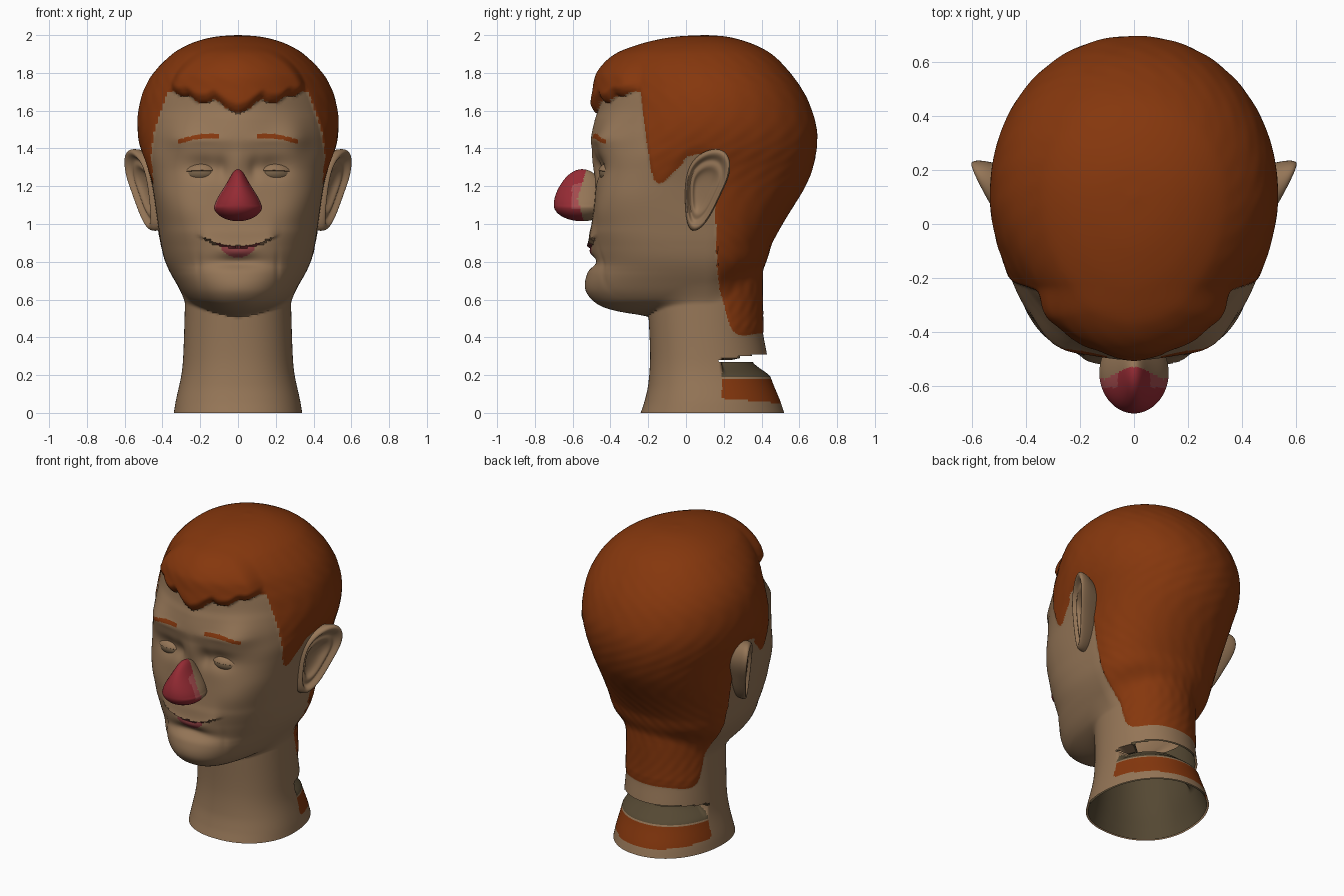
import bpy, bmesh, math
from math import sin, cos, pi, exp

cube = bpy.data.objects.get("Cube")
if cube:
    bpy.data.objects.remove(cube)


def material(name, rgb):
    m = bpy.data.materials.new(name)
    m.use_nodes = True
    m.diffuse_color = (*rgb, 1)
    m.node_tree.nodes["Principled BSDF"].inputs["Base Color"].default_value = (*rgb, 1)
    return m


skin = material("skin", (.3, .18, .095))
ginger = material("ginger_hair", (.235, .038, .004))
red = material("nose_red", (.3, .024, .034))
faded = material("faded_red", (.37, .07, .075))
lip = material("lip_red", (.25, .045, .05))
eye_tan = material("eye_tan", (.2, .13, .07))
lining = material("dark_olive_lining", (.09, .065, .033))
SKIN, HAIR, LIP, LINING = 0, 1, 2, 3


def make(name, mesh, mats, rule=None, angle=40):
    for m in mats:
        mesh.materials.append(m)
    if rule:
        for p in mesh.polygons:
            p.material_index = rule(p.center)
    obj = bpy.data.objects.new(name, mesh)
    bpy.context.collection.objects.link(obj)
    bpy.ops.object.select_all(action="DESELECT")
    obj.select_set(True)
    bpy.context.view_layer.objects.active = obj
    bpy.ops.object.shade_smooth_by_angle(angle=math.radians(angle))
    return obj


def mesh_of(name, verts, faces):
    mesh = bpy.data.meshes.new(name)
    mesh.from_pydata(verts, [], faces)
    return mesh


def curve(pts, t):
    """Smooth interpolation through (t, value) points."""
    if t <= pts[0][0]:
        return pts[0][1]
    if t >= pts[-1][0]:
        return pts[-1][1]
    i = max(k for k in range(len(pts) - 1) if pts[k][0] <= t)

    def slope(k):
        a, b = pts[max(k - 1, 0)], pts[min(k + 1, len(pts) - 1)]
        return (b[1] - a[1]) / (b[0] - a[0])
    (x0, y0), (x1, y1) = pts[i], pts[i + 1]
    h = x1 - x0
    u = (t - x0) / h
    return (y0 * (1 + 2 * u) * (1 - u) ** 2 + y1 * u * u * (3 - 2 * u)
            + h * slope(i) * u * (1 - u) ** 2 - h * slope(i + 1) * u * u * (1 - u))


def ramp(a, b, t):
    t = min(max((t - a) / (b - a), 0), 1)
    return t * t * (3 - 2 * t)


def gauss(t, s):
    return exp(-(t / s) ** 2)


# Section sizes by height, measured from a vertical axis at y = AXIS
AXIS = .1
head_w = [(.51, .05), (.53, .12), (.56, .2), (.6, .265), (.7, .335), (.8, .385), (.9, .41),
          (1, .425), (1.2, .455), (1.3, .48), (1.4, .51), (1.5, .525), (1.6, .52), (1.7, .495),
          (1.8, .44), (1.9, .345), (1.95, .262), (1.98, .175), (1.995, .09), (2, 0)]
head_f = [(.51, .28), (.53, .42), (.55, .51), (.58, .575), (.63, .62), (.68, .632), (.74, .622),
          (.79, .6), (.87, .6), (.95, .605), (1, .598), (1.2, .58), (1.38, .592),
          (1.45, .602), (1.55, .583), (1.6, .567), (1.7, .552), (1.8, .53), (1.9, .46),
          (1.95, .35), (1.98, .23), (1.995, .12), (2, 0)]
head_b = [(.51, .1), (.7, .22), (.8, .31), (.9, .35), (1, .405), (1.2, .525), (1.3, .565),
          (1.4, .585), (1.5, .585), (1.6, .56), (1.7, .515), (1.8, .445), (1.9, .35), (1.95, .26),
          (1.98, .17), (1.995, .09), (2, 0)]
front_power = [(.75, 2.4), (1, 3), (1.15, 3.4), (1.3, 2.7), (1.45, 2), (1.7, 1.78), (1.9, 1.9)]
neck_w = [(0, .34), (.06, .33), (.2, .3), (.3, .29), (.6, .28)]
neck_f = [(0, .34), (.06, .32), (.15, .3), (.3, .29), (.55, .3)]
neck_b = [(0, .42), (.06, .4), (.2, .345), (.3, .33), (.45, .305), (.7, .3)]
side_hairline = [(-.24, 1.7), (-.2, 1.38), (-.17, 1.24), (-.12, 1.22), (-.04, 1.3), (.02, 1.36),
                 (.13, 1.36), (.15, 1.3), (.165, .78), (.2, .58), (.25, .43), (.4, .42)]
fringe_line = [(0, 1.585), (.05, 1.605), (.1, 1.645), (.125, 1.66), (.16, 1.642), (.21, 1.645),
               (.25, 1.675), (.29, 1.675), (.345, 1.705)]
# Mirrored face modelling: x, z, x spread, z spread, depth
bumps = [(.18, 1.3, .09, .06, -.036), (.09, 1.29, .035, .06, -.02), (.27, 1.06, .1, .09, .008),
         (.21, .77, .012, .09, -.006), (0, .66, .08, .06, .004), (0, 1.33, .035, .08, .008),
         (.19, 1.45, .11, .025, .008), (.28, 1.45, .09, .1, .035), (0, .8, .13, .03, -.028)]


def hairline(x, y):
    if y < -.24:
        return curve(fringe_line, abs(x))
    return curve(side_hairline, y)


def smile(x):
    return .883 + 1.3 * x * x


def lip_base(x):
    return .822 + 6 * x * x


def brow(x):
    return 1.466 - (abs(x) - .14) ** 2


def oval(c, s, w, f, b, power):
    d, n = (b, 2.1) if s > 0 else (f, power)
    return (abs(c / max(w, 1e-4)) ** n + abs(s / max(d, 1e-4)) ** n) ** (-1 / n)


def radius(c, s, z):
    rn = rh = 0
    if z < 1.1:
        rn = oval(c, s, curve(neck_w, z), curve(neck_f, z), curve(neck_b, z), 2.2)
    if z > .505:
        rh = oval(c, s, curve(head_w, z), curve(head_f, z), curve(head_b, z),
                  curve(front_power, z))
    k = .05
    r = max(rn, rh) + max(k - abs(rn - rh), 0) ** 2 / (4 * k)
    x, y = r * c, AXIS + r * s
    if y < -.2 and .5 < z < 1.7:
        for bx, bz, sx, sz, depth in bumps:
            r += depth * gauss(abs(x) - bx, sx) * gauss(z - bz, sz) * ramp(-.2, -.27, y)
        # Upper lip folds over the lower one
        up = z - smile(x)
        if up > 0:
            r += .024 * exp(-up / .05) * (1 - ramp(.15, .23, abs(x)))
        else:
            r += .012 * gauss(up + .03, .025) * gauss(x, .09)
    # Hair thickness and the heavier fringe
    over = z - hairline(x, y)
    if over > 0 and z > .4:
        edge = min(over / .05, 1) ** .6 * (1 - ramp(1.78, 1.98, z))
        r += edge * (.007 + (.038 + .015 * abs(x)) * ramp(-.225, -.31, y))
        r += .001 * edge * sin(26 * math.atan2(s, c) + 9 * sin(7 * z)) * sin(31 * z)
    # Sunken ledge under the neck slot
    if y > .18 and .185 < z < .285:
        r *= 1 - .25 * ramp(.185, .28, z) * ramp(.18, .22, y)
    return r


def place(a, z, inset):
    """Surface point, with its height snapped to any painted edge close by."""
    c, s = cos(a), sin(a)
    r = radius(c, s, z)
    x, y = r * c, AXIS + r * s
    edges = [hairline(x, y)] if z > .4 else []
    if y < -.3:
        edges += [smile(x), lip_base(x), brow(x) - .012, brow(x) + .012]
    for e in edges:
        if abs(z - e) < .005:
            z = e
            r = radius(c, s, z)
            break
    r -= inset
    return r * c, AXIS + r * s, z


def loft(heights, cols, inset=0):
    """Rings around the axis, leaving out the slot at the back of the neck."""
    verts = [place(2 * pi * j / cols, z, inset) for z in heights for j in range(cols)]
    faces = []
    for i in range(len(heights) - 1):
        for j in range(cols):
            k, q = i * cols, (j + 1) % cols
            y, z = verts[k + j][1], heights[i] + .005
            if not (y > .17 and .27 < z < .275 + .03 * ramp(.17, .34, y)):
                f = (k + j, k + q, k + q + cols, k + j + cols)
                faces.append(f[::-1] if inset else f)
    return verts, faces


def head_colour(p):
    x, y, z = abs(p.x), p.y, p.z
    if z > .4 and z > hairline(x, y):
        return HAIR
    if y > .19 and .075 - .08 * (y - .2) < z < .185:
        return HAIR
    if y > .19 and .19 < z < .275:
        return LINING
    if y < -.3:
        if .1 < x < .32 and abs(z - brow(x)) < .012:
            return HAIR
        if lip_base(x) < z < smile(x):
            return LIP
    return SKIN


# Head and neck: one ring loft, open at the bottom
COLS = 300
levels = [i * .01 for i in range(160)] + [1.6 + .4 * sin(i / 50 * pi / 2) for i in range(50)]
verts, faces = loft(levels, COLS)
last = len(verts) - COLS
verts.append((0, AXIS, 2))
faces += [(last + j, last + (j + 1) % COLS, len(verts) - 1) for j in range(COLS)]
make("head_and_neck", mesh_of("head_and_neck", verts, faces),
     [skin, ginger, lip, lining], head_colour)

# Dark inside of the hollow neck
make("neck_lining", mesh_of("neck_lining", *loft(levels[:56], 120, .012)), [lining])


def ball(name, shape, mats, rule):
    """A sphere whose unit points are placed by a shape function."""
    bm = bmesh.new()
    bmesh.ops.create_uvsphere(bm, u_segments=96, v_segments=80, radius=1)
    for v in bm.verts:
        v.co = shape(*v.co)
    bmesh.ops.recalc_face_normals(bm, faces=bm.faces)
    mesh = bpy.data.meshes.new(name)
    bm.to_mesh(mesh)
    bm.free()
    make(name, mesh, mats, rule)


# Pear-shaped nose with a red front
def nose_shape(x, y, z):
    narrow = 1 - .5 * ramp(-.2, .9, z)
    tall = .19 if z > 0 else .085
    return (x * .13 * narrow, -.55 + y * .15 * (1 - .12 * ramp(0, 1, z)), 1.1 + z * tall)


def nose_colour(p):
    if p.y > -.575 + .3 * abs(p.z - 1.13):
        return 0
    return 2 if p.y > -.605 and p.z > 1.08 and abs(p.x) > .06 else 1


ball("nose", nose_shape, [skin, red, faded], nose_colour)

# Half-closed eyes: heavy upper lid over the eyeball
for side, label in ((1, "left"), (-1, "right")):
    def eye_shape(x, y, z):
        lid = 1.08 if z > .2 else 1
        return (side * .19 + x * .115 * lid, -.4 + y * .06 * lid + .04 * x * x,
                1.272 + z * .05 * lid - .012 * x * x)

    def eye_colour(p):
        x = (abs(p.x) - .19) / .115
        return 1 if abs(x) < .65 and -.022 < p.z - 1.272 + .012 * x * x < .0105 else 0
    ball(label + "_eye", eye_shape, [skin, eye_tan], eye_colour)

# Ears: outline scaled in rings to form rim, fold and hollow
outline = [(.04, .955), (.09, .985), (.14, 1.06), (.185, 1.16), (.225, 1.24), (.24, 1.32),
           (.21, 1.39), (.14, 1.4), (.07, 1.37), (.015, 1.31), (-.005, 1.22), (-.005, 1.1),
           (.005, .99)]
rings = [(.75, -.16), (.88, -.11), (.97, -.07), (1.01, -.04), (1.01, -.01), (.95, .006),
         (.87, .004), (.8, -.012), (.73, -.024), (.64, -.016), (.55, -.018), (.44, -.038),
         (.2, -.045)]
for side, label in ((1, "left"), (-1, "right")):
    verts, faces, n = [], [], len(outline)
    for scale, out in rings:
        for y, z in outline:
            cy, cz = .085 + (y - .085) * scale, 1.18 + (z - 1.18) * scale
            verts.append((side * (.46 + .5 * cy + .12 * (cz - 1.1) + out), cy, cz))
    for i in range(len(rings) - 1):
        for j in range(n):
            q = (j + 1) % n
            f = (i * n + j, i * n + q, i * n + n + q, i * n + n + j)
            faces.append(f[::side])
    faces.append(tuple(range(len(verts) - n, len(verts)))[::side])
    ear = make(label + "_ear", mesh_of(label + "_ear", verts, faces), [skin], angle=80)
    sub = ear.modifiers.new("rounding", "SUBSURF")
    sub.levels = sub.render_levels = 2
